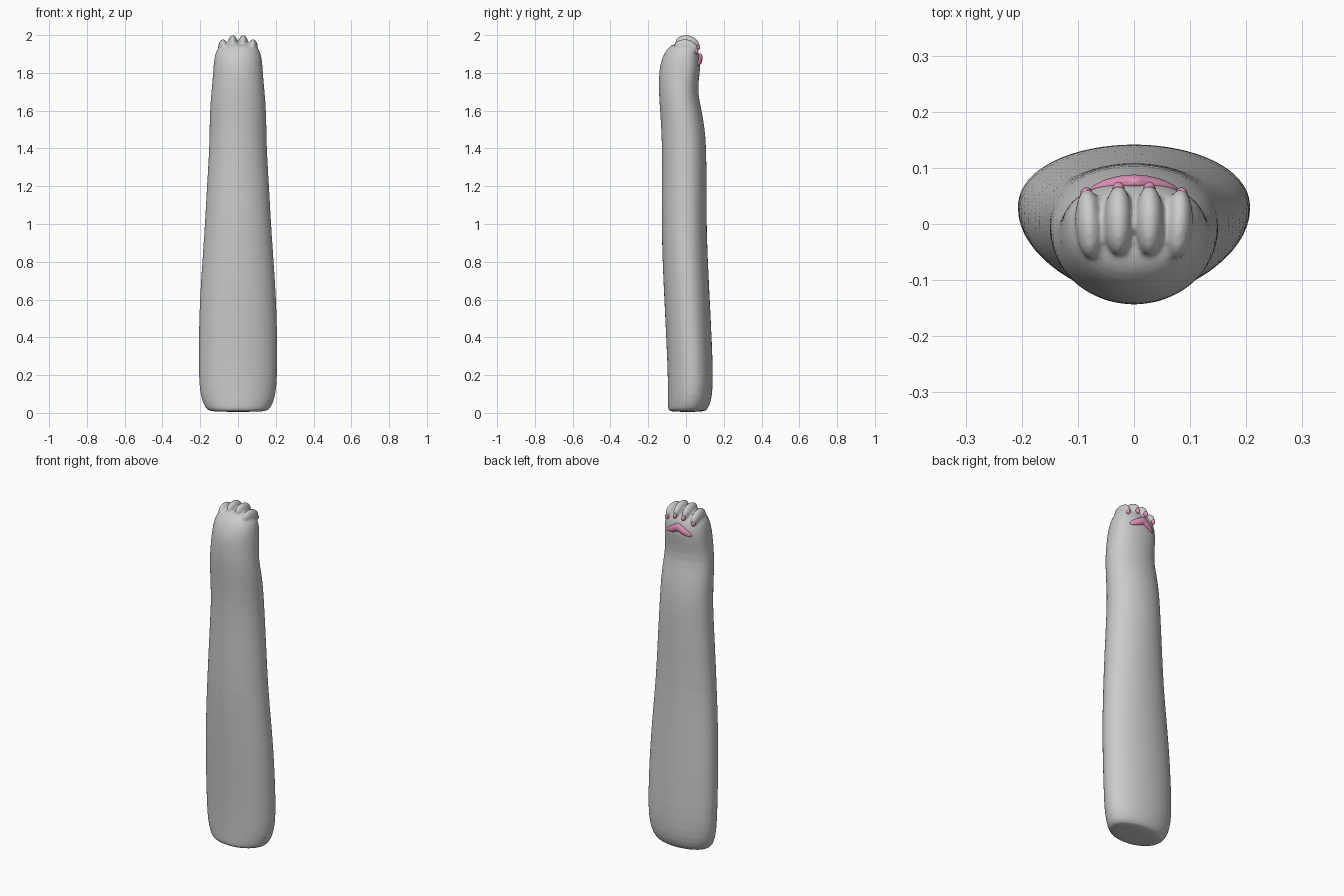
import bpy, bmesh, math
from mathutils import Matrix, Vector

if "Cube" in bpy.data.objects:
    bpy.data.objects.remove(bpy.data.objects["Cube"])


def material(name, rgb):
    m = bpy.data.materials.new(name)
    m.diffuse_color = (*rgb, 1)
    m.use_nodes = True
    m.node_tree.nodes["Principled BSDF"].inputs["Base Color"].default_value = m.diffuse_color
    return m


grey = material("pale grey fur", (0.60, 0.60, 0.60))
pink = material("pink pad", (0.75, 0.30, 0.49))

# limb rings: height, half width, front y, back y
RINGS = [
    (0.004, 0.150, -0.090, 0.098), (0.02, 0.168, -0.095, 0.115),
    (0.06, 0.190, -0.096, 0.133), (0.13, 0.205, -0.096, 0.142),
    (0.25, 0.209, -0.098, 0.143), (0.50, 0.207, -0.110, 0.131),
    (0.70, 0.197, -0.120, 0.121), (0.95, 0.178, -0.130, 0.109),
    (1.20, 0.165, -0.128, 0.109), (1.40, 0.152, -0.127, 0.108),
    (1.50, 0.151, -0.131, 0.100), (1.60, 0.149, -0.137, 0.084),
    (1.69, 0.142, -0.144, 0.062), (1.77, 0.134, -0.144, 0.068),
    (1.84, 0.130, -0.139, 0.078), (1.89, 0.124, -0.122, 0.073),
    (1.925, 0.112, -0.102, 0.060), (1.95, 0.088, -0.075, 0.040),
    (1.958, 0.045, -0.040, 0.020),
]
SEG = 40


def spow(v, p):
    return math.copysign(abs(v) ** p, v)


def ellipsoid(bm, centre, radii, tilt=0, yaw=0, u=24, v=16):
    mat = (Matrix.Translation(centre) @ Matrix.Rotation(yaw, 4, 'Z')
           @ Matrix.Rotation(tilt, 4, 'X') @ Matrix.Diagonal((*radii, 1)))
    return bmesh.ops.create_uvsphere(bm, u_segments=u, v_segments=v,
                                     radius=1, matrix=mat)["verts"]


def finish(name, bm, mat):
    bmesh.ops.recalc_face_normals(bm, faces=bm.faces)
    for f in bm.faces:
        f.smooth = True
    me = bpy.data.meshes.new(name)
    bm.to_mesh(me)
    bm.free()
    me.materials.append(mat)
    ob = bpy.data.objects.new(name, me)
    bpy.context.collection.objects.link(ob)
    return ob


# limb lofted through the rings, flatter on the palm side
bm = bmesh.new()
loops = []
for z, w, y0, y1 in RINGS:
    mid = (y0 + y1) / 2 + 0.01
    palm = 0.72 if 1.75 < z < 1.93 else 0.95
    ring = []
    for i in range(SEG):
        a = math.tau * i / SEG
        c, s = math.cos(a), math.sin(a)
        y = mid + (spow(s, palm) * (y1 - mid) if s > 0 else s * (mid - y0))
        ring.append(bm.verts.new((c * w, y, z)))
    loops.append(ring)
for a, b in zip(loops, loops[1:]):
    for i in range(SEG):
        j = (i + 1) % SEG
        bm.faces.new((a[i], a[j], b[j], b[i]))
bm.faces.new(loops[0][::-1])
bm.faces.new(loops[-1])

# four toes, two per side
for s in (-1, 1):
    ellipsoid(bm, (s * 0.0275, 0.006, 1.956), (0.026, 0.064, 0.043), -0.16)
    ellipsoid(bm, (s * 0.080, 0.000, 1.934), (0.025, 0.064, 0.043), -0.18, s * -0.06)
limb = finish("limb_with_toes", bm, grey)
sub = limb.modifiers.new("round", 'SUBSURF')
sub.levels = sub.render_levels = 1
rem = limb.modifiers.new("blend", 'REMESH')
rem.mode = 'VOXEL'
rem.voxel_size = 0.0065
rem.use_smooth_shade = True
smo = limb.modifiers.new("soften", 'SMOOTH')
smo.factor = 0.5
smo.iterations = 3

# chevron shaped palm pad wrapped on the back
bm = bmesh.new()
for v in ellipsoid(bm, (0, 0, 0), (0.080, 0.014, 0.023), u=40, v=24):
    x = v.co.x
    v.co += Vector((0, 0.074 - 2.2 * x * x, 1.880 - 0.45 * abs(x) ** 1.0
                    * min(1, abs(x) / 0.02)))
finish("palm_pad", bm, pink)

# small pads under the toe tips
for i, (x, y, z) in enumerate([(-0.085, 0.052, 1.917), (-0.0275, 0.062, 1.938),
                               (0.0275, 0.062, 1.938), (0.085, 0.052, 1.917)]):
    bm = bmesh.new()
    ellipsoid(bm, (x, y, z), (0.011, 0.013, 0.017), 0.3)
    finish(f"toe_pad_{i + 1}", bm, pink)
